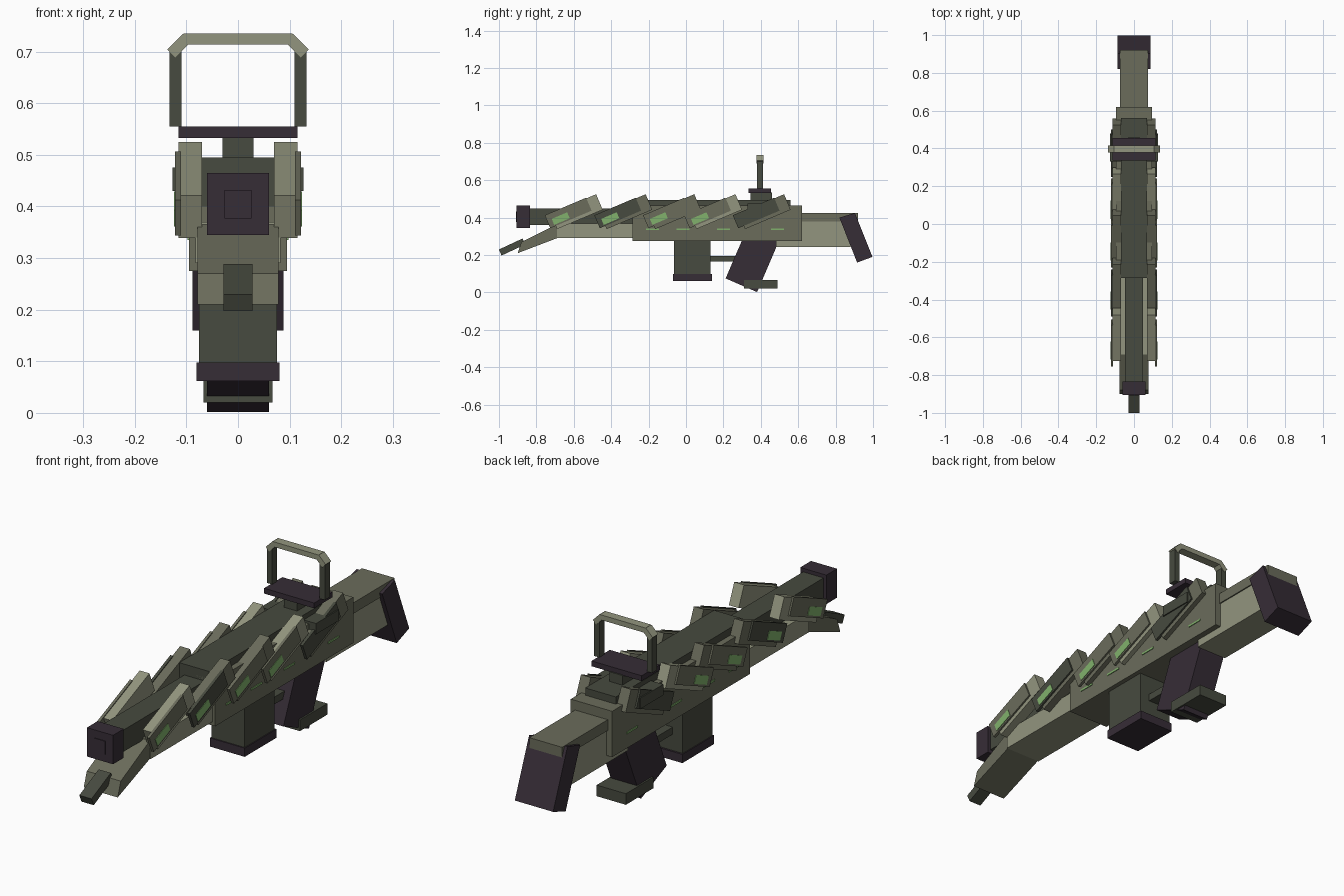
import bpy
import math
from mathutils import Matrix, Vector

cube = bpy.data.objects.get("Cube")
if cube:
    bpy.data.objects.remove(cube, do_unlink=True)


def material(name, rgb):
    m = bpy.data.materials.new(name)
    m.use_nodes = True
    m.diffuse_color = (*rgb, 1)
    m.node_tree.nodes["Principled BSDF"].inputs["Base Color"].default_value = (*rgb, 1)
    return m


light = material("light olive", (0.29, 0.30, 0.21))
mid = material("olive", (0.145, 0.15, 0.105))
dark = material("dark green grey", (0.063, 0.069, 0.05))
plum = material("dark plum", (0.037, 0.026, 0.037))
glow = material("leaf green", (0.22, 0.44, 0.15))


def prism(name, profile, x0, x1, mat):
    """Extrude a (y, z) outline from x0 to x1."""
    n = len(profile)
    verts = [(x, y, z) for x in (x0, x1) for y, z in profile]
    faces = [tuple(range(n))[::-1], tuple(range(n, 2 * n))]
    faces += [(i, (i + 1) % n, n + (i + 1) % n, n + i) for i in range(n)]
    if x0 > x1:
        faces = [f[::-1] for f in faces]
    mesh = bpy.data.meshes.new(name)
    mesh.from_pydata(verts, [], faces)
    mesh.materials.append(mat)
    obj = bpy.data.objects.new(name, mesh)
    bpy.context.collection.objects.link(obj)
    return obj


def block(name, half, y0, y1, z0, z1, mat):
    return prism(name, [(y0, z0), (y1, z0), (y1, z1), (y0, z1)], -half, half, mat)


def tilted(name, x0, x1, centre, length, height, angle, mat):
    """Rectangle in the side plane, turned by angle, extruded in x."""
    rot = Matrix.Rotation(math.radians(angle), 2)
    pts = [Vector(centre) + rot @ Vector((a * length / 2, b * height / 2))
           for a, b in ((-1, -1), (1, -1), (1, 1), (-1, 1))]
    return prism(name, [tuple(p) for p in pts], x0, x1, mat)


# Barrel and muzzle
block("barrel", 0.047, -0.84, -0.2, 0.36, 0.45, dark)
block("muzzle", 0.06, -0.905, -0.835, 0.345, 0.465, plum)
block("muzzle_bore", 0.026, -0.908, -0.9, 0.377, 0.432, plum)

# Body
block("top_cover", 0.07, -0.285, 0.56, 0.4, 0.495, dark)
block("receiver", 0.095, -0.285, 0.62, 0.275, 0.465, mid)
block("handguard", 0.082, -0.69, -0.25, 0.29, 0.37, light)
prism("front_wedge", [(-0.9, 0.21), (-0.69, 0.29), (-0.69, 0.365), (-0.88, 0.27)], -0.078, 0.078, mid)
tilted("front_tip", -0.028, 0.028, (-0.93, 0.243), 0.14, 0.035, 25, dark)

# Stock and butt pad
block("stock", 0.07, 0.48, 0.88, 0.243, 0.385, light)
block("stock_top", 0.075, 0.6, 0.92, 0.38, 0.425, mid)
prism("butt_pad", [(0.82, 0.4), (0.915, 0.16), (0.997, 0.19), (0.903, 0.425)], -0.088, 0.088, plum)

# Magazine, trigger and grip
block("magazine", 0.076, -0.065, 0.13, 0.08, 0.3, dark)
block("magazine_base", 0.08, -0.07, 0.138, 0.062, 0.098, plum)
block("trigger_bar", 0.03, 0.12, 0.28, 0.165, 0.195, dark)
prism("grip", [(0.212, 0.075), (0.38, 0.002), (0.48, 0.235), (0.48, 0.28), (0.3, 0.28)], -0.06, 0.06, plum)
block("grip_foot", 0.067, 0.31, 0.49, 0.02, 0.066, dark)

# Sight
block("sight_post", 0.03, 0.345, 0.46, 0.49, 0.535, dark)
block("sight_base", 0.115, 0.335, 0.455, 0.533, 0.555, plum)
block("sight_top", 0.105, 0.378, 0.415, 0.714, 0.735, light)
for name, s in (("left", 1), ("right", -1)):
    prism(name + "_sight_leg", [(0.38, 0.555), (0.413, 0.555), (0.413, 0.705), (0.38, 0.705)],
          s * 0.109, s * 0.133, dark)
    corner = block(name + "_sight_corner", 0.022, 0.378, 0.415, -0.011, 0.011, light)
    corner.rotation_euler.y = s * math.radians(45)
    corner.location = (s * 0.114, 0, 0.712)
    prism(name + "_sight_clamp", [(0.33, 0.43), (0.48, 0.43), (0.48, 0.475), (0.33, 0.475)],
          s * 0.07, s * 0.127, dark)

# Overlapping armour scales with lit inlays, mirrored on both sides
scales = [(-0.585, light, mid, True), (-0.32, mid, dark, True), (-0.06, mid, mid, True),
          (0.16, light, mid, True), (0.42, mid, dark, False)]
for i, (y, inner, outer, lit) in enumerate(scales, 1):
    for side, s in (("left", 1), ("right", -1)):
        tilted(f"{side}_inner_scale_{i}", s * 0.07, s * 0.115, (y, 0.432), 0.265, 0.09, 23, inner)
        tilted(f"{side}_outer_scale_{i}", s * 0.11, s * 0.122, (y - 0.045, 0.425), 0.24, 0.075, 23, outer)
        if lit:
            tilted(f"{side}_inlay_{i}", s * 0.115, s * 0.124, (y - 0.085, 0.395), 0.09, 0.035, 23, glow)

# Small lights along the receiver
for y in (-0.18, -0.015, 0.2, 0.49):
    block("receiver_light", 0.098, y - 0.035, y + 0.035, 0.335, 0.343, glow)
